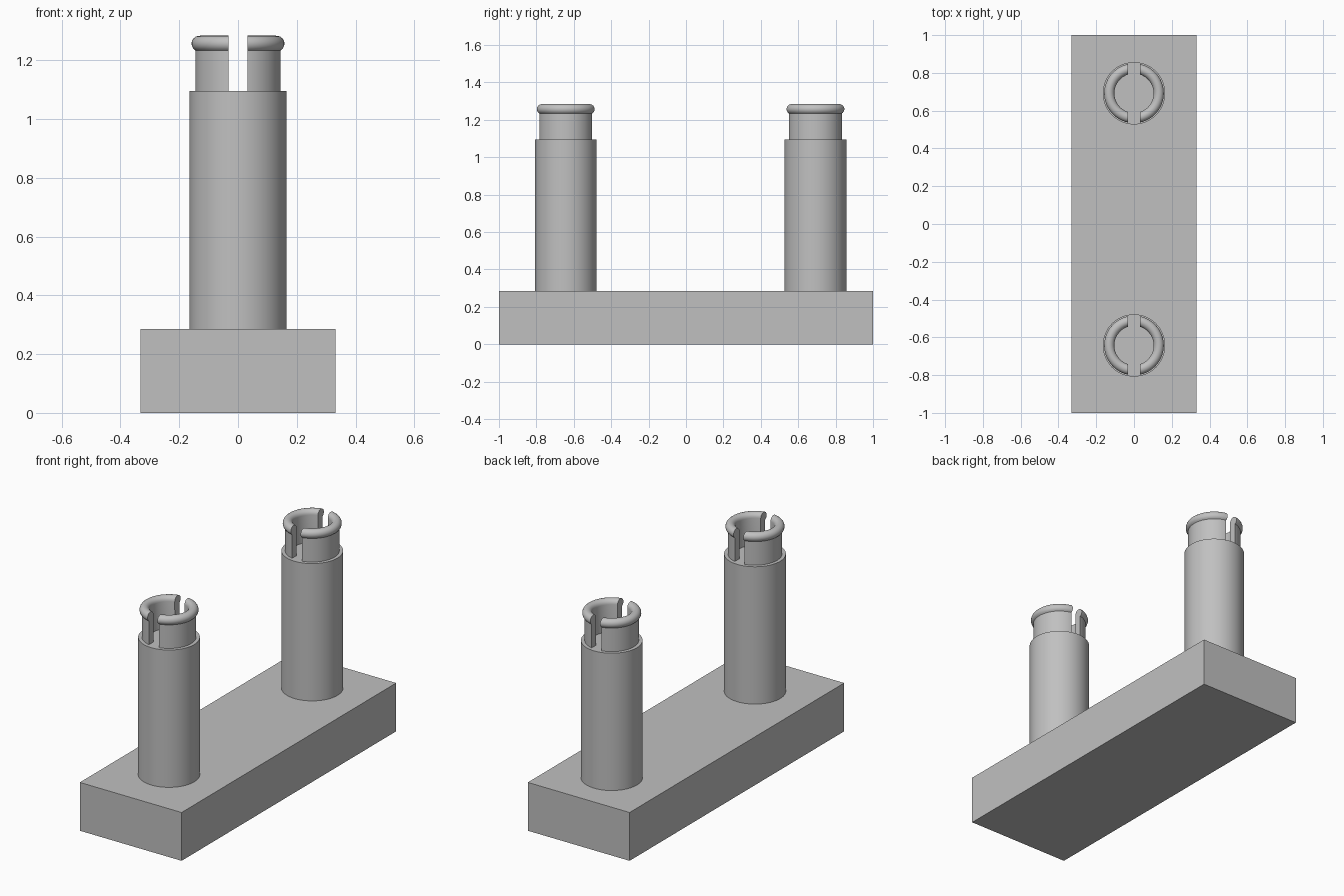
import bpy, bmesh, math
from mathutils import Matrix, Vector

cube = bpy.data.objects.get("Cube")
if cube:
    bpy.data.objects.remove(cube, do_unlink=True)

grey = bpy.data.materials.new("plain_grey")
grey.use_nodes = True
colour = (0.53, 0.53, 0.53, 1)
grey.diffuse_color = colour
grey.node_tree.nodes["Principled BSDF"].inputs["Base Color"].default_value = colour

BASE_TOP, POST_TOP = 0.285, 1.095
POST_RADIUS = 0.165
SLOT_HALF = 0.032
SEGMENTS = 64


def finish(name, bm, location, smooth=True):
    bmesh.ops.recalc_face_normals(bm, faces=bm.faces)
    mesh = bpy.data.meshes.new(name)
    bm.to_mesh(mesh)
    bm.free()
    mesh.materials.append(grey)
    obj = bpy.data.objects.new(name, mesh)
    obj.location = location
    bpy.context.collection.objects.link(obj)
    if smooth:
        bpy.ops.object.select_all(action='DESELECT')
        obj.select_set(True)
        bpy.context.view_layer.objects.active = obj
        bpy.ops.object.shade_smooth_by_angle(angle=math.radians(35))
    return obj


def clip_profile():
    # collar wall with a round bead along its top
    inner, outer = 0.105, 0.145
    bead_r, bead_z, bead = 0.131, 1.257, 0.027
    start = -math.acos((outer - bead_r) / bead)
    steps = 14
    points = [(inner, POST_TOP), (outer, POST_TOP)]
    for i in range(steps + 1):
        a = start + (math.pi - start) * i / steps
        points.append((bead_r + bead * math.cos(a), bead_z + bead * math.sin(a)))
    return points


def clip_half(name, side, y):
    # lathe the collar, then keep one side of the slot
    bm = bmesh.new()
    rings = []
    for s in range(SEGMENTS):
        a = math.tau * s / SEGMENTS
        rings.append([bm.verts.new((r * math.cos(a), r * math.sin(a), z))
                      for r, z in clip_profile()])
    count = len(rings[0])
    for s in range(SEGMENTS):
        r0, r1 = rings[s], rings[(s + 1) % SEGMENTS]
        for i in range(count):
            j = (i + 1) % count
            bm.faces.new((r0[i], r1[i], r1[j], r0[j]))
    bmesh.ops.bisect_plane(bm, geom=bm.verts[:] + bm.edges[:] + bm.faces[:],
                           plane_co=Vector((side * SLOT_HALF, 0, 0)),
                           plane_no=Vector((side, 0, 0)), clear_inner=True)
    bmesh.ops.holes_fill(bm, edges=[e for e in bm.edges if e.is_boundary], sides=0)
    return finish(name, bm, (0, y, 0))


# base block
bm = bmesh.new()
bmesh.ops.create_cube(bm, size=1, matrix=Matrix.Diagonal((0.664, 2, BASE_TOP, 1)))
finish("base_block", bm, (0, 0, BASE_TOP / 2), smooth=False)

# two posts, each with a split snap collar
for label, y in (("front", -0.643), ("back", 0.692)):
    bm = bmesh.new()
    bmesh.ops.create_cone(bm, cap_ends=True, segments=SEGMENTS, radius1=POST_RADIUS,
                          radius2=POST_RADIUS, depth=POST_TOP - BASE_TOP)
    finish(label + "_post", bm, (0, y, (POST_TOP + BASE_TOP) / 2))
    clip_half(label + "_left_clip", 1, y)
    clip_half(label + "_right_clip", -1, y)
